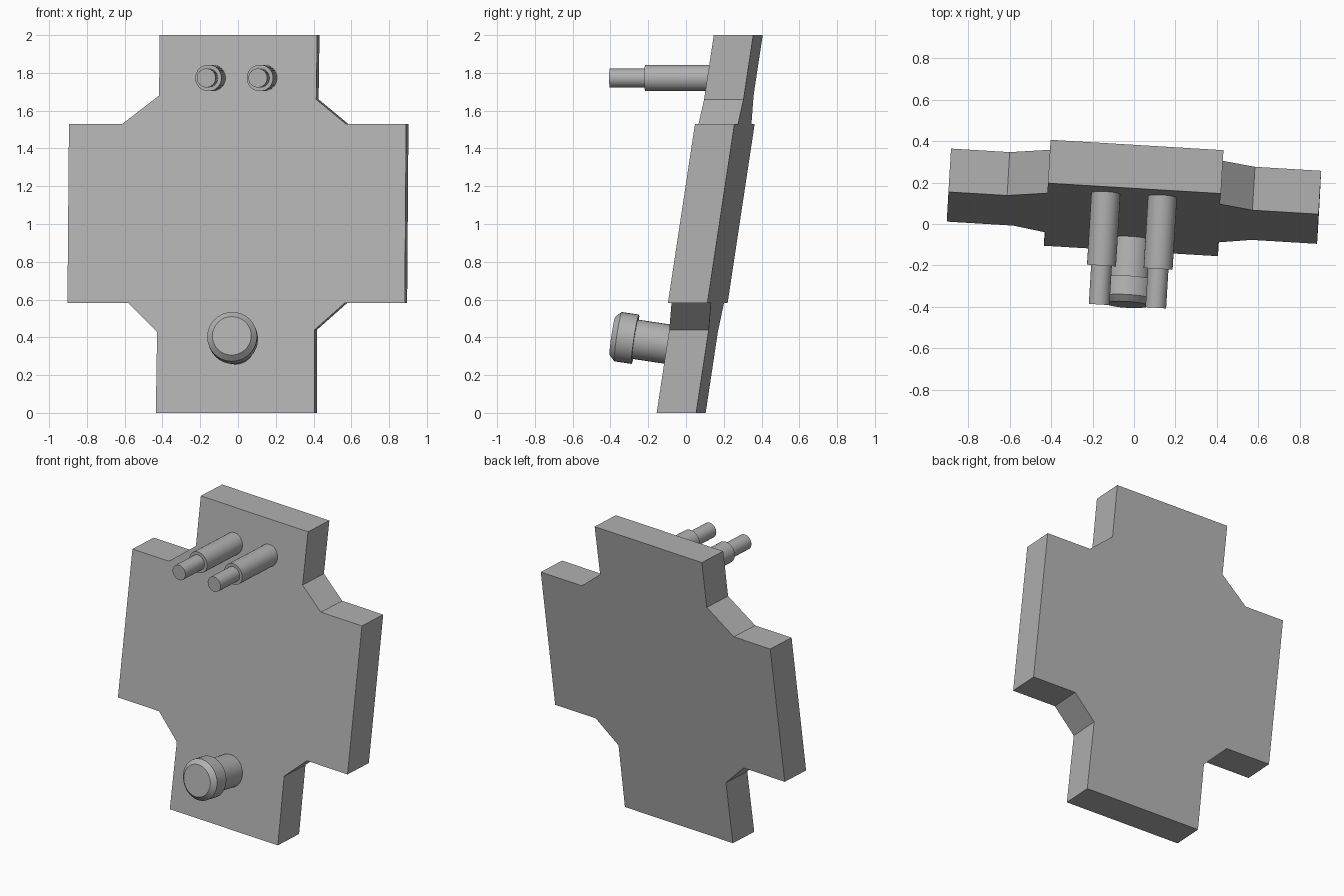
import bpy, bmesh, math
from mathutils import Vector

if "Cube" in bpy.data.objects:
    bpy.data.objects.remove(bpy.data.objects["Cube"])

# Darker grey shared by all parts
grey = bpy.data.materials.new("dark_grey")
grey.diffuse_color = (0.44, 0.44, 0.44, 1)
grey.use_nodes = True
grey.node_tree.nodes["Principled BSDF"].inputs["Base Color"].default_value = grey.diffuse_color


def finish(bm, name):
    bmesh.ops.recalc_face_normals(bm, faces=bm.faces)
    me = bpy.data.meshes.new(name)
    bm.to_mesh(me)
    bm.free()
    me.materials.append(grey)
    ob = bpy.data.objects.new(name, me)
    bpy.context.collection.objects.link(ob)
    return ob


def plate_point(u, z, d):
    """Point on the leaning, slightly turned plate: across, up, depth."""
    return Vector((-0.015 + u + 0.0085 * z + 0.06 * d,
                   -0.130 - 0.06 * u + 0.151 * z + d, z))


def turned(name, base, axis, profile, sides=32):
    """Solid of revolution from (distance, radius) pairs along an axis."""
    base, axis = Vector(base), Vector(axis).normalized()
    side = axis.cross(Vector((0, 0, 1))).normalized()
    up = side.cross(axis)
    bm = bmesh.new()
    rings = []
    for dist, r in profile:
        rings.append([bm.verts.new(base + axis * dist
                      + side * (r * math.cos(2 * math.pi * i / sides))
                      + up * (r * math.sin(2 * math.pi * i / sides)))
                      for i in range(sides)])
    for a, b in zip(rings, rings[1:]):
        for i in range(sides):
            j = (i + 1) % sides
            bm.faces.new((a[i], a[j], b[j], b[i]))
    bm.faces.new(rings[0])
    bm.faces.new(rings[-1])
    ob = finish(bm, name)
    bpy.ops.object.select_all(action='DESELECT')
    ob.select_set(True)
    bpy.context.view_layer.objects.active = ob
    bpy.ops.object.shade_smooth_by_angle(angle=math.radians(30))
    return ob


# Cross-shaped plate with cut inner corners
outline = [(-0.42, 0), (0.42, 0), (0.417, 0.44), (0.577, 0.583), (0.893, 0.583),
           (0.892, 1.53), (0.573, 1.53), (0.415, 1.66), (0.417, 2),
           (-0.417, 2), (-0.417, 1.68), (-0.61, 1.53), (-0.893, 1.53),
           (-0.893, 0.583), (-0.573, 0.583), (-0.417, 0.43)]
bm = bmesh.new()
front = [bm.verts.new(plate_point(u, z, 0)) for u, z in outline]
back = [bm.verts.new(plate_point(u, z, 0.209)) for u, z in outline]
bm.faces.new(front)
bm.faces.new(back)
for i in range(len(outline)):
    j = (i + 1) % len(outline)
    bm.faces.new((front[i], front[j], back[j], back[i]))
finish(bm, "cross_plate")

# Two stepped pegs, level, near the top
for name, tip in (("left_peg", (-0.168, -0.388, 1.773)),
                  ("right_peg", (0.105, -0.404, 1.773))):
    turned(name, tip, (0.06, 1, 0),
           [(0, 0.05), (0.188, 0.05), (0.188, 0.07), (0.61, 0.07)])

# Chamfered knob square to the plate, near the bottom
turned("round_knob", (-0.033, -0.389, 0.408), (0.06, 1, -0.151),
       [(0, 0.103), (0.03, 0.132), (0.122, 0.132), (0.122, 0.105), (0.38, 0.105)])
